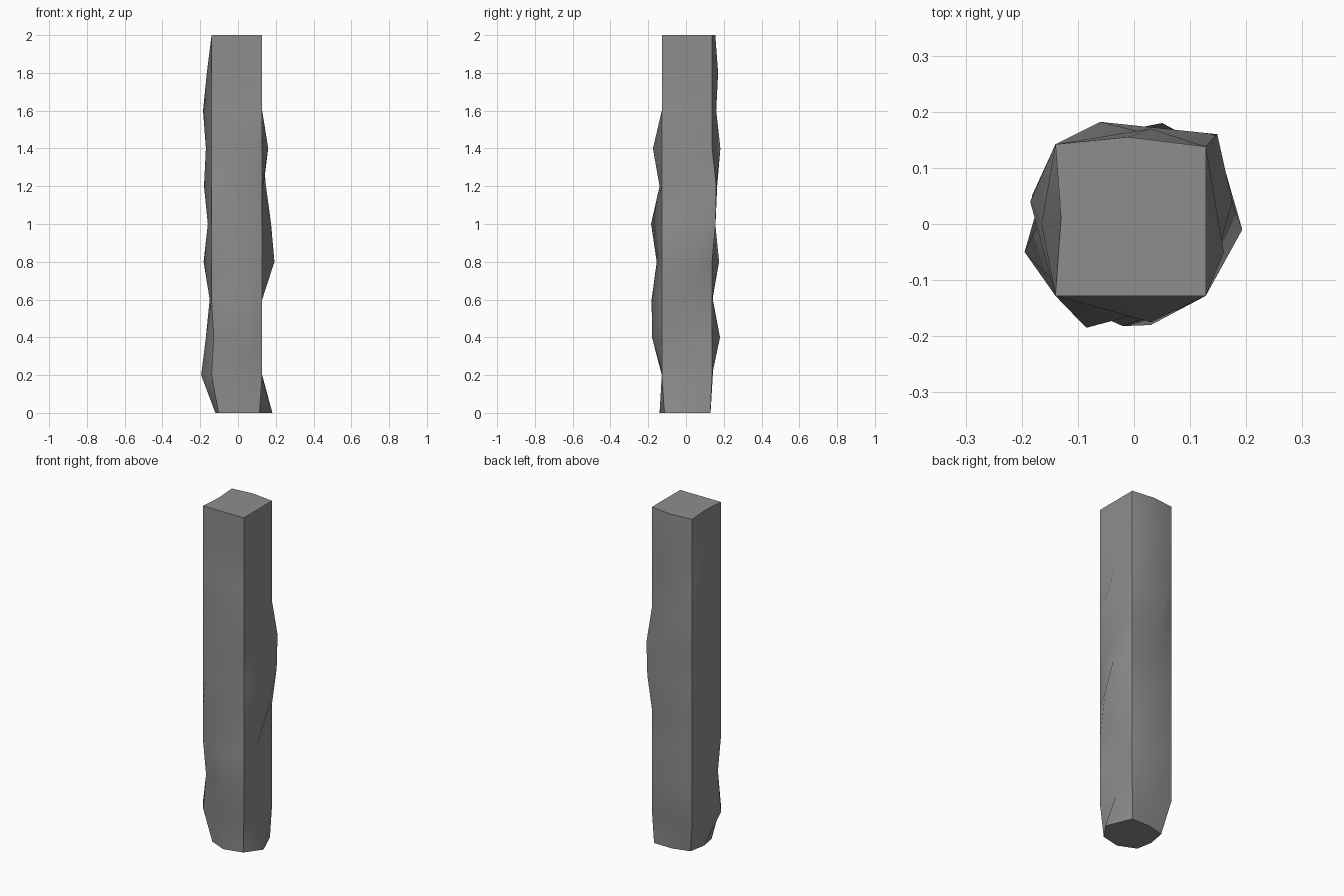
import bpy, bmesh
from mathutils import Vector

if "Cube" in bpy.data.objects:
    bpy.data.objects.remove(bpy.data.objects["Cube"])

# Square corners of the hewn post and, per ring (bottom to top), bulge of each face centre
CORNERS = [(-.14, -.128), (.128, -.128), (.128, .138), (-.14, .142)]
FRONT = [.14, .122, .18, .182, .155, .185, .14, .175, .128, .128, .128]
RIGHT = [.182, .124, .122, .126, .193, .175, .135, .16, .128, .128, .128]
BACK = [.13, .135, .18, .14, .175, .155, .165, .182, .16, .17, .155]
LEFT = [.12, .195, .17, .15, .182, .16, .18, .17, .185, .165, .13]
# Sideways position of each face's ridge, per ring
F_X = [0, 0, .03, -.02, -.03, -.085, 0, .03, 0, 0, 0]
R_Y = [-.02, 0, 0, 0, -.01, .04, .03, -.05, 0, 0, 0]
B_X = [0, 0, .05, 0, -.02, 0, -.03, -.06, .03, .03, -.01]
L_Y = [0, -.05, 0, 0, .05, 0, .03, 0, .04, 0, .01]
# Diagonal growth of individual corners: (corner, ring) -> amount
NUDGE = {(0, 0): -.05, (1, 0): -.02, (2, 0): -.012, (3, 0): -.055,
         (0, 2): -.016, (2, 5): .025, (2, 6): .03}

bm = bmesh.new()
rings = []
for i in range(11):
    corners = []
    for c, p in enumerate(CORNERS):
        v = Vector(p)
        corners.append(v + v.normalized() * NUDGE.get((c, i), 0))
    mids = [(F_X[i], -FRONT[i]), (RIGHT[i], R_Y[i]), (B_X[i], BACK[i]), (-LEFT[i], L_Y[i])]
    ring = []
    for c, m in zip(corners, mids):
        ring += [bm.verts.new((c[0], c[1], i * .2)), bm.verts.new((m[0], m[1], i * .2))]
    rings.append(ring)

# Side faces and end caps
for lo, hi in zip(rings, rings[1:]):
    for j in range(8):
        k = (j + 1) % 8
        bm.faces.new((lo[j], lo[k], hi[k], hi[j]))
bm.faces.new(rings[0][::-1])
bm.faces.new(rings[-1])

mesh = bpy.data.meshes.new("rough_post")
bm.to_mesh(mesh)
bm.free()
post = bpy.data.objects.new("rough_post", mesh)
bpy.context.collection.objects.link(post)

# Dark grey surface
grey = bpy.data.materials.new("dark_grey")
grey.diffuse_color = (.27, .27, .27, 1)
grey.use_nodes = True
grey.node_tree.nodes["Principled BSDF"].inputs["Base Color"].default_value = grey.diffuse_color
mesh.materials.append(grey)

bpy.context.view_layer.objects.active = post
post.select_set(True)
bpy.ops.object.shade_smooth_by_angle(angle=.79)
